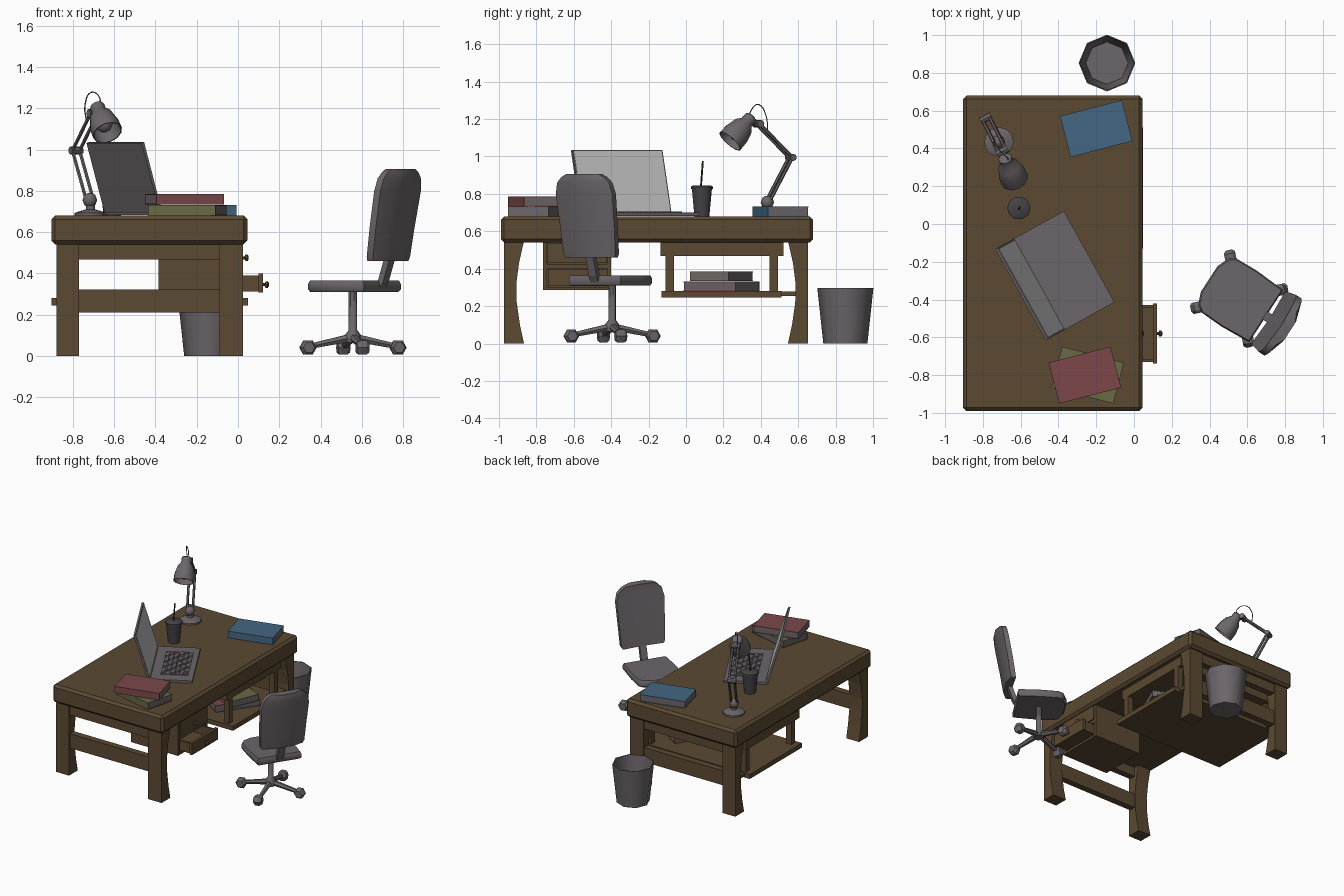
import bpy, bmesh, math
from mathutils import Matrix, Vector

if "Cube" in bpy.data.objects:
    bpy.data.objects.remove(bpy.data.objects["Cube"])

def material(name, rgb):
    m = bpy.data.materials.new(name)
    m.diffuse_color = (*rgb, 1)
    m.use_nodes = True
    m.node_tree.nodes["Principled BSDF"].inputs["Base Color"].default_value = m.diffuse_color
    return m

WOOD = material("dark wood", (.105, .067, .032))
GREY = material("warm grey", (.150, .132, .142))
DARK = material("charcoal", (.060, .055, .062))
SCREEN = material("light screen", (.56, .56, .56))
RED = material("red cover", (.205, .064, .067))
BLUE = material("blue cover", (.058, .135, .225))
OLIVE = material("olive cover", (.140, .140, .060))
GREEN = material("dark green", (.022, .055, .025))
I = Matrix()

def finish(name, bm, mat, M=I, smooth=None, bevel=0):
    bmesh.ops.recalc_face_normals(bm, faces=bm.faces)
    if bevel:
        bmesh.ops.bevel(bm, geom=bm.edges[:], offset=bevel, segments=1, affect='EDGES')
    bm.transform(M)
    me = bpy.data.meshes.new(name)
    bm.to_mesh(me)
    bm.free()
    me.materials.append(mat)
    if smooth:
        me.shade_smooth()
        me.set_sharp_from_angle(angle=math.radians(smooth))
    ob = bpy.data.objects.new(name, me)
    bpy.context.collection.objects.link(ob)
    return ob

def add_box(bm, x0, x1, y0, y1, z0, z1):
    S = Matrix.Diagonal((x1 - x0, y1 - y0, z1 - z0, 1))
    T = Matrix.Translation(((x0 + x1) / 2, (y0 + y1) / 2, (z0 + z1) / 2))
    bmesh.ops.create_cube(bm, size=1, matrix=T @ S)

def boxes(name, mat, *dims, M=I, bevel=0):
    bm = bmesh.new()
    for d in dims:
        add_box(bm, *d)
    return finish(name, bm, mat, M, bevel=bevel)

def loft(name, rings, mat, M=I, smooth=None, caps=(True, True), bevel=0):
    bm = bmesh.new()
    rows = [[bm.verts.new(p) for p in r] for r in rings]
    n = len(rows[0])
    for a, b in zip(rows, rows[1:]):
        for i in range(n):
            j = (i + 1) % n
            bm.faces.new((a[i], a[j], b[j], b[i]))
    if caps[0]: bm.faces.new(rows[0])
    if caps[1]: bm.faces.new(rows[-1])
    return finish(name, bm, mat, M, smooth, bevel)

def lathe(name, profile, n, mat, M=I, smooth=40, caps=(True, True)):
    rings = [[(r * math.cos(2 * math.pi * i / n), r * math.sin(2 * math.pi * i / n), z)
              for i in range(n)] for r, z in profile]
    return loft(name, rings, mat, M, smooth, caps)

def along(a, b):
    a, b = Vector(a), Vector(b)
    return Matrix.Translation(a) @ (b - a).to_track_quat('Z', 'Y').to_matrix().to_4x4()

def rod(name, a, b, r, mat, n=8, r2=None):
    L = (Vector(b) - Vector(a)).length
    return lathe(name, [(r, 0), (r2 or r, L)], n, mat, along(a, b))

def ball(name, c, r, mat, n=8):
    prof = [(r * math.sin(t), -r * math.cos(t)) for t in (.25, .8, 1.57, 2.34, 2.89)]
    return lathe(name, prof, n, mat, Matrix.Translation(c), 60)

def place(x, y, z, deg):
    return Matrix.Translation((x, y, z)) @ Matrix.Rotation(math.radians(deg), 4, 'Z')

# desk top, legs and end rails
boxes("desk_top", WOOD, (-.905, .045, -.99, .68, .54, .68), bevel=.018)
for end, outer, s in (("front", -.973, 1), ("rear", .652, -1)):
    prof = [(0, 0), (.107, 0), (.085, .1), (.068, .22), (.066, .32), (.08, .43), (.105, .54), (0, .54)]
    for side, x0, x1 in (("left", -.88, -.77), ("right", -.09, .025)):
        loft(f"{end}_{side}_leg", [[(x, outer + s * u, z) for u, z in prof] for x in (x0, x1)], WOOD)
    y0, y1 = sorted((outer + s * .01, outer + s * .06))
    boxes(f"{end}_rails", WOOD, (-.78, -.08, y0, y1, .467, .545), (-.78, -.08, y0, y1, .21, .322))

# hanging shelf
boxes("hanging_shelf", WOOD, (-.905, .048, -.13, .51, .245, .28))
boxes("shelf_top_rails", WOOD, (-.88, .0, -.135, .52, .467, .545))
boxes("shelf_posts", WOOD, *[(x, x + .045, y, y + .045, .27, .475)
                             for x in (-.86, -.045) for y in (-.11, .447)])
boxes("shelf_side_rails", WOOD, *[(x, x + .06, .5, .6, .255, .277) for x in (-.86, -.06)])

# drawer cabinet, closed drawer and open drawer
boxes("drawer_cabinet", WOOD,
      (-.385, .02, -.765, -.745, .285, .545), (-.385, .02, -.42, -.4, .285, .545),
      (-.385, -.365, -.745, -.42, .285, .545), (-.365, .02, -.745, -.42, .285, .303),
      (-.365, .02, -.745, -.42, .402, .425))
boxes("upper_drawer", WOOD, (-.35, .025, -.742, -.423, .43, .538))
boxes("open_drawer", WOOD, (.1, .122, -.738, -.42, .308, .398), (-.25, .1, -.73, -.715, .312, .39),
      (-.25, .1, -.443, -.428, .312, .39), (-.25, .1, -.715, -.443, .312, .325),
      (-.25, -.235, -.715, -.443, .325, .39))
for name, x, z in (("upper_knob", .022, .475), ("lower_knob", .12, .345)):
    lathe(name, [(.007, 0), (.007, .01), (.016, .014), (.016, .024), (.008, .03)], 8, WOOD,
          along((x, -.58, z), (x + 1, -.58, z)))

# books: cover boards and a spine on the local -y side, pages inside
def book(name, x, y, z, deg, mat, h=.052):
    M = place(x, y, z, deg)
    boxes(name + "_cover", mat, (-.169, .169, -.112, .112, 0, .005),
          (-.169, .169, -.112, .112, h - .005, h), (-.169, .169, -.112, -.106, .005, h - .005), M=M)
    boxes(name + "_pages", GREY, (-.167, .167, -.106, .110, .005, h - .005), M=M)

book("olive_book", -.245, -.80, .68, -14.5, OLIVE)
book("red_book", -.26, -.80, .733, 14.5, RED)
book("blue_book", -.20, .505, .68, 14.5, BLUE)
book("shelf_red_book", -.18, .19, .28, -124.6, RED)
book("shelf_olive_book", -.18, .19, .333, -23, OLIVE)

# laptop
L = place(-.372, -.247, .68, 29)
boxes("laptop_base", GREY, (-.154, .154, -.276, .276, .002, .02), M=L)
keys = [(-.078 + i * .033, -.05 + i * .033, -.19 + j * .0277, -.167 + j * .0277, .019, .025)
        for i in range(6) for j in range(14)]
boxes("laptop_keys", GREY, *keys, M=L)
lid = L @ Matrix.Translation((-.148, 0, .018)) @ Matrix.Rotation(math.radians(-16.5), 4, 'Y')
boxes("laptop_lid", GREY, (-.014, 0, -.276, .276, 0, .352), M=lid)
boxes("laptop_screen", SCREEN, (0, .003, -.268, .268, .008, .344), M=lid)
boxes("laptop_hinge", GREY, (-.158, -.142, -.24, .24, .012, .026), M=L)

# drink cup with lid and straw
C = Matrix.Translation((-.61, .085, .68))
lathe("cup", [(.042, 0), (.056, .145)], 10, DARK, C)
lathe("cup_lid", [(.062, .145), (.062, .158), (.05, .166)], 10, DARK, C)
rod("straw", (-.61, .08, .84), (-.605, .09, .975), .005, GREEN, 6)

# desk lamp
J0, J1, J2 = Vector((-.718, .435, .755)), Vector((-.785, .56, .995)), Vector((-.697, .385, 1.175))
lathe("lamp_base", [(.078, 0), (.078, .012), (.05, .022), (.022, .03), (.022, .075)], 12, GREY,
      Matrix.Translation((-.715, .435, .68)))
ball("lamp_lower_joint", J0, .036, GREY)
side = Vector((.87, .49, 0)) * .02
for n, s in (("left", -1), ("right", 1)):
    rod(f"lamp_lower_arm_{n}", J0 + side * s, J1 + side * s, .009, GREY, 6)
    rod(f"lamp_upper_arm_{n}", J1 + side * s, J2 + side * s, .009, GREY, 6)
rod("lamp_elbow", J1 - side * 1.6, J1 + side * 1.6, .019, GREY)
rod("lamp_head_joint", J2 - side * 1.6, J2 + side * 1.6, .021, GREY)
top, mouth = Vector((-.685, .352, 1.215)), Vector((-.63, .23, 1.075))
rod("lamp_head_neck", J2, top.lerp(mouth, .12), .016, GREY)
lathe("lamp_shade", [(.024, 0), (.036, .008), (.036, .045), (.058, .075), (.072, .13), (.074, .185),
                     (.069, .185), (.065, .13), (.05, .08), (.02, .06)], 12, GREY, along(top, mouth))
ball("lamp_bulb", top.lerp(mouth, .65), .042, GREY)
cu = bpy.data.curves.new("lamp_cable", 'CURVE')
cu.dimensions, cu.bevel_depth, cu.bevel_resolution, cu.resolution_u = '3D', .003, 1, 5
sp = cu.splines.new('BEZIER')
path = [(-.735, .435, 1.14), (-.742, .43, 1.21), (-.712, .39, 1.277), (-.67, .35, 1.25), (-.672, .335, 1.2)]
sp.bezier_points.add(len(path) - 1)
for b, p in zip(sp.bezier_points, path):
    b.co, b.handle_left_type, b.handle_right_type = p, 'AUTO', 'AUTO'
cu.materials.append(GREY)
bpy.context.collection.objects.link(bpy.data.objects.new("lamp_cable", cu))

# waste bin, hollow
lathe("waste_bin", [(.118, 0), (.15, .297), (.144, .297), (.112, .01)], 8, GREY,
      Matrix.Translation((-.143, .852, 0)), 50)

# swivel chair, local +x is forward
H = place(.557, -.395, 0, 147)
half = [(-.17, .165), (0, .175), (.13, .17), (.165, .145), (.19, .08)]
outline = half + [(x, -y) for x, y in reversed(half)]
loft("chair_seat", [[(x * k, y * k, z) for x, y in outline]
                    for k, z in ((.95, .31), (1, .322), (1, .348), (.96, .364))], GREY, H, 40)
rings = []
for z, w, c in ((.46, .155, -.212), (.48, .165, -.215), (.62, .172, -.236), (.8, .18, -.268),
                (.86, .165, -.278), (.89, .135, -.283), (.905, .105, -.285)):
    rings.append([(c + .028, -w, z), (c + .02, 0, z), (c + .028, w, z), (c - .008, w, z),
                  (c - .034, w * .5, z), (c - .034, -w * .5, z), (c - .008, -w, z)])
loft("chair_back", rings, GREY, H, 50)
loft("chair_back_support", [[(x + u, v, z) for u, v in ((-.016, -.025), (.016, -.025), (.016, .025), (-.016, .025))]
                            for x, z in ((-.15, .32), (-.175, .36), (-.215, .48))], GREY, H)
lathe("chair_column", [(.04, .065), (.04, .1), (.021, .125), (.021, .315)], 8, GREY, H)
for i in range(4):
    R = H @ Matrix.Rotation(math.radians(45 + 90 * i), 4, 'Z')
    rod(f"chair_foot_{i + 1}", R @ Vector((0, 0, .09)), R @ Vector((.22, 0, .045)), .022, GREY, 6, .014)
    hexa = [(.04 * math.cos(a * math.pi / 3), .04 * math.sin(a * math.pi / 3)) for a in range(6)]
    loft(f"chair_caster_{i + 1}", [[(.223 + x * k, y, .04 + z * k) for x, z in hexa]
                                   for y, k in ((-.03, .7), (-.015, 1), (.015, 1), (.03, .7))], GREY, R)
